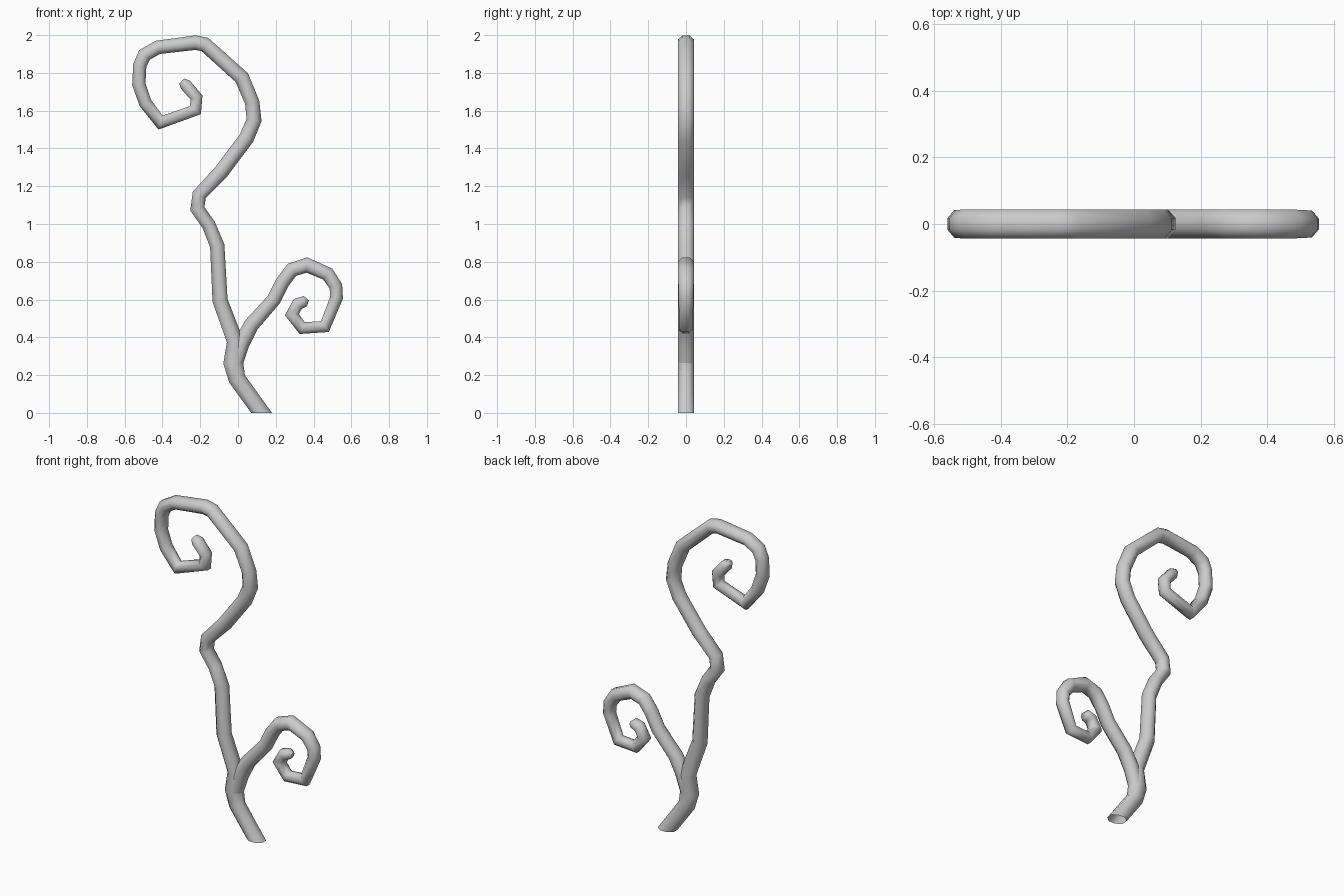
import bpy, bmesh, math
from mathutils import Vector

SIDES = 8
DEPTH = 0.0435  # half thickness front to back


def tube(name, path, depth):
    """Sweep an octagon along (x, z, half_width) points lying in the y = 0 plane."""
    bm = bmesh.new()
    rings = []
    n = len(path)
    for i, (x, z, w) in enumerate(path):
        p = Vector((x, z))
        side = Vector((1, 0))  # first ring is cut level with the ground
        if i:
            d0 = (p - Vector(path[i - 1][:2])).normalized()
            d1 = (Vector(path[i + 1][:2]) - p).normalized() if i < n - 1 else d0
            t = (d0 + d1).normalized()
            side = Vector((t.y, -t.x)) / max(t.dot(d0), 0.6)  # mitred corner
        dy = depth * min(1, w / 0.036)
        ring = []
        for k in range(SIDES):
            a = 2 * math.pi * (k + 0.5) / SIDES
            c = math.cos(a) / math.cos(math.pi / SIDES)
            s = math.sin(a) / math.cos(math.pi / SIDES)
            q = p + side * (w * c)
            ring.append(bm.verts.new((q.x, dy * s, q.y)))
        rings.append(ring)
    for a, b in zip(rings, rings[1:]):
        for k in range(SIDES):
            j = (k + 1) % SIDES
            bm.faces.new((a[k], a[j], b[j], b[k]))
    bm.faces.new(rings[-1])  # closed tip, open root
    bmesh.ops.recalc_face_normals(bm, faces=bm.faces)
    me = bpy.data.meshes.new(name)
    bm.to_mesh(me)
    bm.free()
    ob = bpy.data.objects.new(name, me)
    bpy.context.collection.objects.link(ob)
    bpy.context.view_layer.objects.active = ob
    ob.select_set(True)
    bpy.ops.object.shade_smooth_by_angle(angle=math.radians(60))
    ob.select_set(False)
    return ob


# Main stem, ending in the large curl
tube("main_vine", [
    (0.125, 0, 0.055), (-0.005, 0.18, 0.045), (-0.025, 0.265, 0.052),
    (-0.015, 0.38, 0.043), (-0.095, 0.595, 0.04), (-0.11, 0.885, 0.038),
    (-0.155, 0.995, 0.036), (-0.215, 1.08, 0.036), (-0.205, 1.155, 0.036),
    (-0.09, 1.275, 0.04), (0.045, 1.455, 0.04), (0.085, 1.55, 0.039),
    (0.075, 1.645, 0.038), (0.02, 1.775, 0.039), (-0.175, 1.95, 0.038),
    (-0.225, 1.96, 0.038), (-0.425, 1.935, 0.036), (-0.495, 1.895, 0.036),
    (-0.52, 1.84, 0.035), (-0.525, 1.74, 0.035), (-0.49, 1.64, 0.034),
    (-0.41, 1.537, 0.031), (-0.225, 1.603, 0.03), (-0.22, 1.67, 0.031),
    (-0.278, 1.737, 0.032), (-0.298, 1.757, 0.018)], DEPTH)

# Side shoot, ending in the small curl
tube("side_vine", [
    (-0.015, 0.265, 0.044), (0.02, 0.37, 0.042), (0.07, 0.465, 0.04),
    (0.19, 0.6, 0.037), (0.235, 0.69, 0.037), (0.285, 0.757, 0.037),
    (0.365, 0.783, 0.038), (0.475, 0.735, 0.036), (0.518, 0.67, 0.034),
    (0.522, 0.61, 0.033), (0.46, 0.457, 0.03), (0.34, 0.449, 0.03),
    (0.285, 0.52, 0.031), (0.317, 0.577, 0.031), (0.348, 0.587, 0.03),
    (0.37, 0.58, 0.017)], DEPTH * 0.99)
